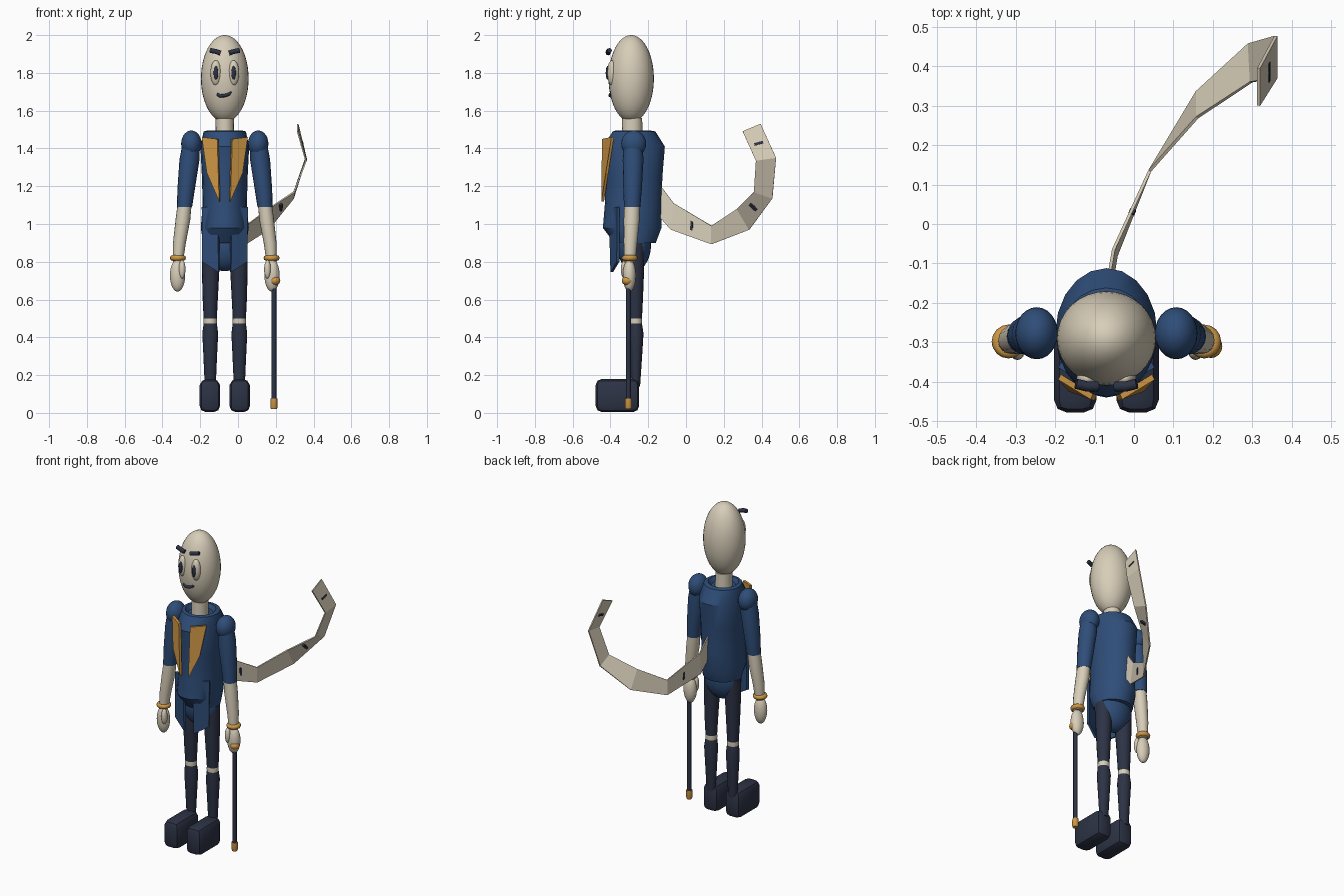
import bpy, bmesh, math
from mathutils import Vector, Matrix

if "Cube" in bpy.data.objects:
    bpy.data.objects.remove(bpy.data.objects["Cube"])

CX = -0.07  # body centre line


def material(name, rgb):
    m = bpy.data.materials.new(name)
    m.diffuse_color = (*rgb, 1)
    m.use_nodes = True
    m.node_tree.nodes["Principled BSDF"].inputs["Base Color"].default_value = m.diffuse_color
    return m


CREAM = material("cream", (0.68, 0.61, 0.48))
BLUE = material("royal_blue", (0.028, 0.075, 0.19))
DARK = material("dark_navy", (0.026, 0.033, 0.06))
GOLD = material("gold", (0.62, 0.31, 0.06))


def finish(name, bm, mat, angle=40):
    bmesh.ops.recalc_face_normals(bm, faces=bm.faces)
    me = bpy.data.meshes.new(name)
    bm.to_mesh(me)
    bm.free()
    me.materials.append(mat)
    ob = bpy.data.objects.new(name, me)
    bpy.context.collection.objects.link(ob)
    bpy.ops.object.select_all(action='DESELECT')
    ob.select_set(True)
    bpy.context.view_layer.objects.active = ob
    if angle:
        bpy.ops.object.shade_smooth_by_angle(angle=math.radians(angle))
    return ob


def ball(name, loc, size, mat, rot=0, seg=24, rings=14):
    bm = bmesh.new()
    m = Matrix.Translation(loc) @ Matrix.Rotation(rot, 4, 'Y') @ Matrix.Diagonal((*size, 1))
    bmesh.ops.create_uvsphere(bm, u_segments=seg, v_segments=rings, radius=1, matrix=m)
    return finish(name, bm, mat)


def stack(name, rings, mat, n=16, angle=40):
    """Loft of ellipses: (x, y, z, rx, ry), capped at both ends."""
    bm = bmesh.new()
    loops = []
    for x, y, z, rx, ry in rings:
        loops.append([bm.verts.new((x + rx * math.cos(2 * math.pi * i / n),
                                    y + ry * math.sin(2 * math.pi * i / n), z)) for i in range(n)])
    for a, b in zip(loops, loops[1:]):
        for i in range(n):
            j = (i + 1) % n
            bm.faces.new((a[i], a[j], b[j], b[i]))
    bm.faces.new(loops[0])
    bm.faces.new(loops[-1])
    return finish(name, bm, mat, angle)


def plate(name, pts, depth, mat):
    """Flat outline given thickness along the offset vector."""
    bm = bmesh.new()
    off = Vector(depth)
    a = [bm.verts.new(p) for p in pts]
    b = [bm.verts.new(Vector(p) + off) for p in pts]
    bm.faces.new(a)
    bm.faces.new(b)
    for i in range(len(a)):
        j = (i + 1) % len(a)
        bm.faces.new((a[i], a[j], b[j], b[i]))
    return finish(name, bm, mat, 0)


def rod(name, pts, r, mat, n=10):
    """Round bar along a path."""
    cu = bpy.data.curves.new(name, 'CURVE')
    cu.dimensions = '3D'
    cu.bevel_depth = r
    cu.bevel_resolution = 2
    cu.use_fill_caps = True
    sp = cu.splines.new('POLY')
    sp.points.add(len(pts) - 1)
    for p, c in zip(sp.points, pts):
        p.co = (*c, 1)
    cu.materials.append(mat)
    ob = bpy.data.objects.new(name, cu)
    bpy.context.collection.objects.link(ob)
    return ob


# head, neck
ball("head", (CX, -0.29, 1.77), (0.126, 0.12, 0.23), CREAM, seg=32, rings=24)
stack("neck", [(CX, -0.285, 1.46, 0.05, 0.055), (CX, -0.285, 1.56, 0.048, 0.053)], CREAM)

# torso and hips
stack("torso", [(CX, -0.27, 0.90, 0.115, 0.11), (CX, -0.285, 0.98, 0.127, 0.155),
                (CX, -0.28, 1.10, 0.117, 0.15), (CX, -0.275, 1.25, 0.121, 0.15),
                (CX, -0.275, 1.41, 0.129, 0.163), (CX, -0.275, 1.49, 0.112, 0.113),
                (CX, -0.28, 1.495, 0.09, 0.09), (CX, -0.28, 1.47, 0.07, 0.075)], BLUE, 20, 30)
ball("hips", (CX, -0.275, 0.89), (0.118, 0.09, 0.14), BLUE)

# mirrored parts
for side, s in (("left", 1), ("right", -1)):
    def X(d):
        return CX + s * d

    # face
    ball(side + "_eye", (X(0.047), -0.392, 1.80), (0.029, 0.025, 0.067), CREAM)
    ball(side + "_pupil", (X(0.047), -0.415, 1.80), (0.012, 0.01, 0.036), DARK)
    rod(side + "_brow", [(X(0.022), -0.412, 1.905), (X(0.05), -0.412, 1.914),
                         (X(0.077), -0.405, 1.919)], 0.013, DARK)

    # coat lapel and front flap
    plate(side + "_lapel", [(X(0.122), -0.395, 1.46), (X(0.04), -0.445, 1.45),
                            (X(0.03), -0.448, 1.12), (X(0.095), -0.425, 1.27)],
          (-s * 0.006, 0.014, 0), GOLD)
    plate(side + "_coat_flap", [(X(0.122), -0.365, 1.09), (X(0.036), -0.41, 1.09),
                                (X(0.034), -0.40, 0.745), (X(0.12), -0.367, 0.80)],
          (-s * 0.006, 0.014, 0), BLUE)

    # arm
    ball(side + "_shoulder", (X(0.177), -0.277, 1.425), (0.054, 0.066, 0.07), BLUE)
    stack(side + "_upper_arm", [(X(0.18), -0.28, 1.42, 0.045, 0.05), (X(0.187), -0.28, 1.34, 0.053, 0.055),
                                (X(0.205), -0.283, 1.18, 0.046, 0.049),
                                (X(0.213), -0.285, 1.09, 0.040, 0.043)], BLUE)
    stack(side + "_forearm", [(X(0.211), -0.285, 1.12, 0.037, 0.041), (X(0.222), -0.288, 1.02, 0.039, 0.042),
                              (X(0.24), -0.294, 0.90, 0.034, 0.036),
                              (X(0.248), -0.298, 0.80, 0.027, 0.03)], CREAM)
    bangle = [(X(0.248) + 0.028 * math.cos(a * math.pi / 8), -0.298 + 0.028 * math.sin(a * math.pi / 8), 0.82)
              for a in range(16)]
    rod(side + "_bangle", bangle, 0.015, GOLD).data.splines[0].use_cyclic_u = True
    ball(side + "_hand", (X(0.25), -0.30, 0.728), (0.041, 0.035, 0.086), CREAM, seg=18)
    ball(side + "_thumb", (X(0.226), -0.325, 0.76), (0.018, 0.02, 0.05), CREAM, seg=12, rings=8)

    # leg
    stack(side + "_thigh", [(X(0.073), -0.27, 0.90, 0.048, 0.05), (X(0.075), -0.27, 0.75, 0.046, 0.048),
                            (X(0.077), -0.268, 0.60, 0.040, 0.040),
                            (X(0.077), -0.267, 0.50, 0.035, 0.034)], DARK)
    stack(side + "_knee", [(X(0.077), -0.267, 0.46, 0.034, 0.033), (X(0.077), -0.267, 0.485, 0.036, 0.035),
                           (X(0.077), -0.267, 0.51, 0.034, 0.033)], CREAM)
    stack(side + "_shin", [(X(0.077), -0.267, 0.472, 0.035, 0.034), (X(0.077), -0.265, 0.42, 0.042, 0.04),
                           (X(0.077), -0.265, 0.32, 0.037, 0.034),
                           (X(0.077), -0.265, 0.14, 0.029, 0.022)], DARK)

    # shoe: chamfered block, narrower at the top
    bm = bmesh.new()
    bmesh.ops.create_cube(bm, size=1, matrix=Matrix.Translation((X(0.079), -0.363, 0.092))
                          @ Matrix.Diagonal((0.108, 0.23, 0.175, 1)))
    bmesh.ops.bevel(bm, geom=bm.edges[:], offset=0.032, segments=2, affect='EDGES', profile=0.5)
    for v in bm.verts:
        if v.co.z > 0.15:
            v.co.x = X(0.079) + (v.co.x - X(0.079)) * 0.9
    finish(side + "_shoe", bm, DARK, 30)

# crooked smile
rod("mouth", [(-0.11, -0.392, 1.688), (-0.095, -0.398, 1.678), (-0.07, -0.402, 1.680),
              (-0.05, -0.398, 1.687), (-0.036, -0.391, 1.70)], 0.009, DARK)

# cane
KX, KY = 0.19, -0.305
rod("cane_shaft", [(KX, KY, 0.04), (KX, KY, 0.70)], 0.013, DARK)
stack("cane_tip", [(KX, KY, 0.02, 0.015, 0.015), (KX, KY, 0.03, 0.019, 0.019),
                   (KX, KY, 0.075, 0.018, 0.018)], GOLD, 12)
ball("cane_knob", (0.195, -0.31, 0.70), (0.029, 0.03, 0.025), GOLD, seg=16, rings=10)

# ribbon tail: inner and outer edge at each bend
inner = [(-0.07, -0.17, 1.25), (-0.052, -0.065, 1.11), (0.04, 0.135, 0.99), (0.16, 0.27, 1.08),
         (0.297, 0.36, 1.17), (0.36, 0.37, 1.335), (0.316, 0.30, 1.49)]
outer = [(-0.06, -0.17, 1.07), (-0.045, -0.08, 0.97), (0.04, 0.135, 0.893), (0.16, 0.335, 0.97),
         (0.292, 0.457, 1.135), (0.36, 0.477, 1.35), (0.316, 0.395, 1.53)]
bm = bmesh.new()
vi = [bm.verts.new(p) for p in inner]
vo = [bm.verts.new(p) for p in outer]
for k in range(len(vi) - 1):
    bm.faces.new((vi[k], vi[k + 1], vo[k + 1], vo[k]))
tail = finish("ribbon_tail", bm, CREAM, 0)
sol = tail.modifiers.new("thickness", 'SOLIDIFY')
sol.thickness = 0.008
sol.offset = 0

# dark bars across every second ribbon segment
for k in (1, 3, 5):
    a = (Vector(inner[k]) + Vector(inner[k + 1])) / 2
    b = (Vector(outer[k]) + Vector(outer[k + 1])) / 2
    mid, across = (a + b) / 2, (b - a).normalized() * 0.024
    along = (Vector(inner[k + 1]) + Vector(outer[k + 1])) / 2 - mid
    along = along.normalized() * 0.007
    nrm = across.cross(along).normalized() * 0.007
    plate("tail_bar_%d" % k, [mid + u * across + w * along - nrm
                              for u, w in ((-1, -1), (1, -1), (1, 1), (-1, 1))], nrm * 2, DARK)
